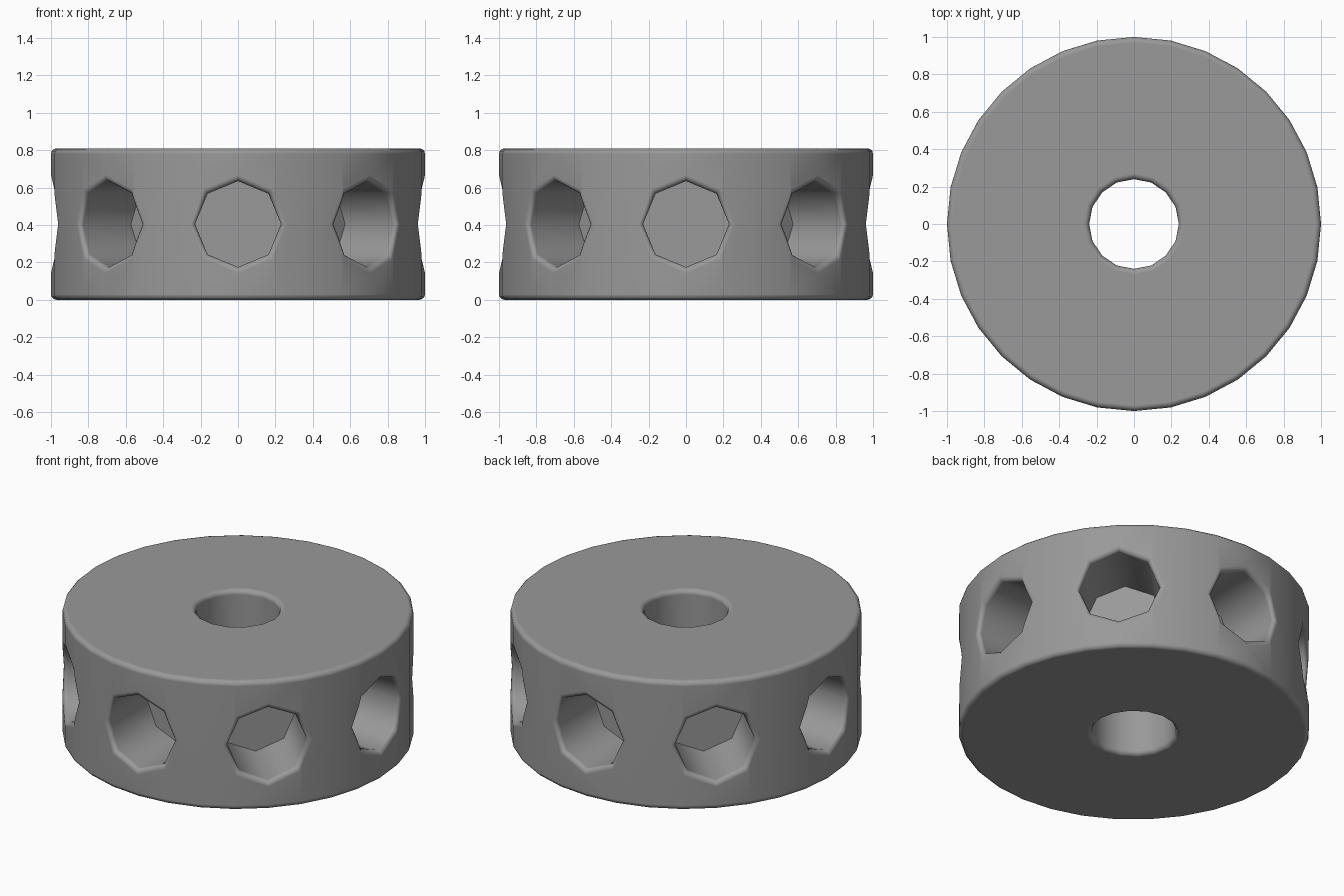
import bpy, bmesh, math
from mathutils import Matrix, Vector

HEIGHT = 0.81
MID = HEIGHT / 2
POCKETS = 8
FLOOR = 0.58       # distance of the pocket floors from the axis
EDGE = 0.03        # rounding of the rims

cube = bpy.data.objects.get("Cube")
if cube:
    bpy.data.objects.remove(cube, do_unlink=True)

grey = bpy.data.materials.new("plain_grey")
grey.use_nodes = True
colour = (0.32, 0.32, 0.32, 1)
grey.diffuse_color = colour
grey.node_tree.nodes["Principled BSDF"].inputs["Base Color"].default_value = colour


def add_prism(bm, sides, radius, length, matrix):
    bmesh.ops.create_cone(bm, cap_ends=True, segments=sides, radius1=radius,
                          radius2=radius, depth=length, matrix=matrix)


def make_object(name, bm):
    mesh = bpy.data.meshes.new(name)
    bm.to_mesh(mesh)
    bm.free()
    obj = bpy.data.objects.new(name, mesh)
    bpy.context.collection.objects.link(obj)
    return obj


# Solid disc
bm = bmesh.new()
add_prism(bm, 32, 1, HEIGHT, Matrix.Translation((0, 0, MID)))
disc = make_object("pocketed_wheel", bm)
disc.data.materials.append(grey)

# Cutter: central bore plus a ring of octagonal pockets
bm = bmesh.new()
add_prism(bm, 16, 0.24, 2, Matrix.Translation((0, 0, MID)))
for i in range(POCKETS):
    turn = Matrix.Rotation(math.tau * i / POCKETS, 4, 'Z')
    place = Matrix.Translation((FLOOR + 0.5, 0, MID))
    add_prism(bm, 8, 0.23, 1, turn @ place @ Matrix.Rotation(math.pi / 2, 4, 'Y'))
cutter = make_object("hole_cutter", bm)

# Cut the holes, then drop the cutter
cut = disc.modifiers.new("holes", 'BOOLEAN')
cut.operation = 'DIFFERENCE'
cut.solver = 'EXACT'
cut.object = cutter
bpy.ops.object.select_all(action='DESELECT')
bpy.context.view_layer.objects.active = disc
disc.select_set(True)
bpy.ops.object.modifier_apply(modifier=cut.name)
bpy.data.objects.remove(cutter, do_unlink=True)

# Round the outer, bore and pocket rims; pocket floors stay crisp
bm = bmesh.new()
bm.from_mesh(disc.data)
bmesh.ops.remove_doubles(bm, verts=bm.verts, dist=0.0005)


def is_rim(edge):
    if len(edge.link_faces) != 2 or edge.calc_face_angle(0) < math.radians(55):
        return False
    reach = min(v.co.xy.length for v in edge.verts)
    return reach > 0.8 or reach < 0.3


bmesh.ops.bevel(bm, geom=[e for e in bm.edges if is_rim(e)], offset=EDGE,
                offset_type='OFFSET', segments=3, profile=0.5,
                affect='EDGES', clamp_overlap=False)
bm.to_mesh(disc.data)
bm.free()

# Smooth shading with flat caps
bpy.ops.object.shade_smooth_by_angle(angle=math.radians(50))
weighted = disc.modifiers.new("even_normals", 'WEIGHTED_NORMAL')
weighted.keep_sharp = True
